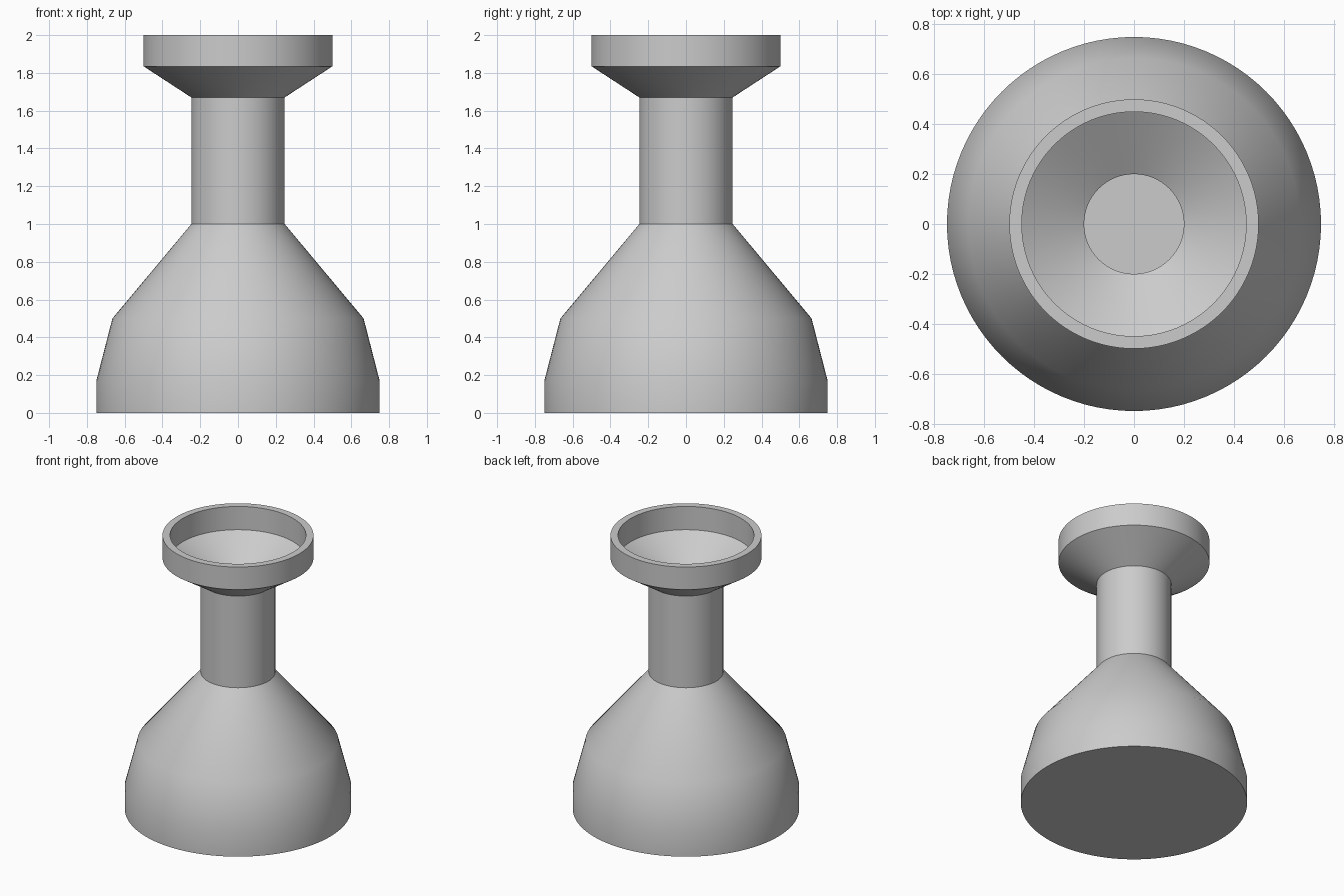
import bpy
import bmesh
import math

SEGMENTS = 96

cube = bpy.data.objects.get("Cube")
if cube:
    bpy.data.objects.remove(cube, do_unlink=True)

# Single grey material
grey = bpy.data.materials.new("plain grey")
grey.use_nodes = True
colour = (0.6, 0.6, 0.6, 1)
grey.diffuse_color = colour
grey.node_tree.nodes["Principled BSDF"].inputs["Base Color"].default_value = colour


def lathe(name, profile):
    """Spin an (r, z) profile around the z axis into a closed surface."""
    bm = bmesh.new()
    verts = [bm.verts.new((r, 0, z)) for r, z in profile]
    edges = [bm.edges.new(pair) for pair in zip(verts, verts[1:])]
    bmesh.ops.spin(bm, geom=verts + edges, cent=(0, 0, 0), axis=(0, 0, 1),
                   angle=2 * math.pi, steps=SEGMENTS, use_merge=True)
    bmesh.ops.remove_doubles(bm, verts=bm.verts, dist=0.0001)
    bmesh.ops.recalc_face_normals(bm, faces=bm.faces)
    mesh = bpy.data.meshes.new(name)
    bm.to_mesh(mesh)
    bm.free()
    mesh.materials.append(grey)
    obj = bpy.data.objects.new(name, mesh)
    bpy.context.collection.objects.link(obj)
    bpy.ops.object.select_all(action='DESELECT')
    obj.select_set(True)
    bpy.context.view_layer.objects.active = obj
    bpy.ops.object.shade_smooth_by_angle(angle=math.radians(30))
    return obj


# Outer skin: base, sloped shoulder, neck, flared lip
outside = [(0, 0), (0.75, 0), (0.75, 0.17), (0.665, 0.5), (0.247, 1.0),
           (0.247, 1.67), (0.5, 1.835), (0.5, 2.0)]

# Inner skin: lip wall, funnel, neck bore, hollow body, floor
inside = [(0.45, 2.0), (0.45, 1.83), (0.2, 1.67), (0.2, 1.0),
          (0.615, 0.5), (0.7, 0.17), (0.7, 0.05), (0, 0.05)]

lathe("flask", outside + inside)
